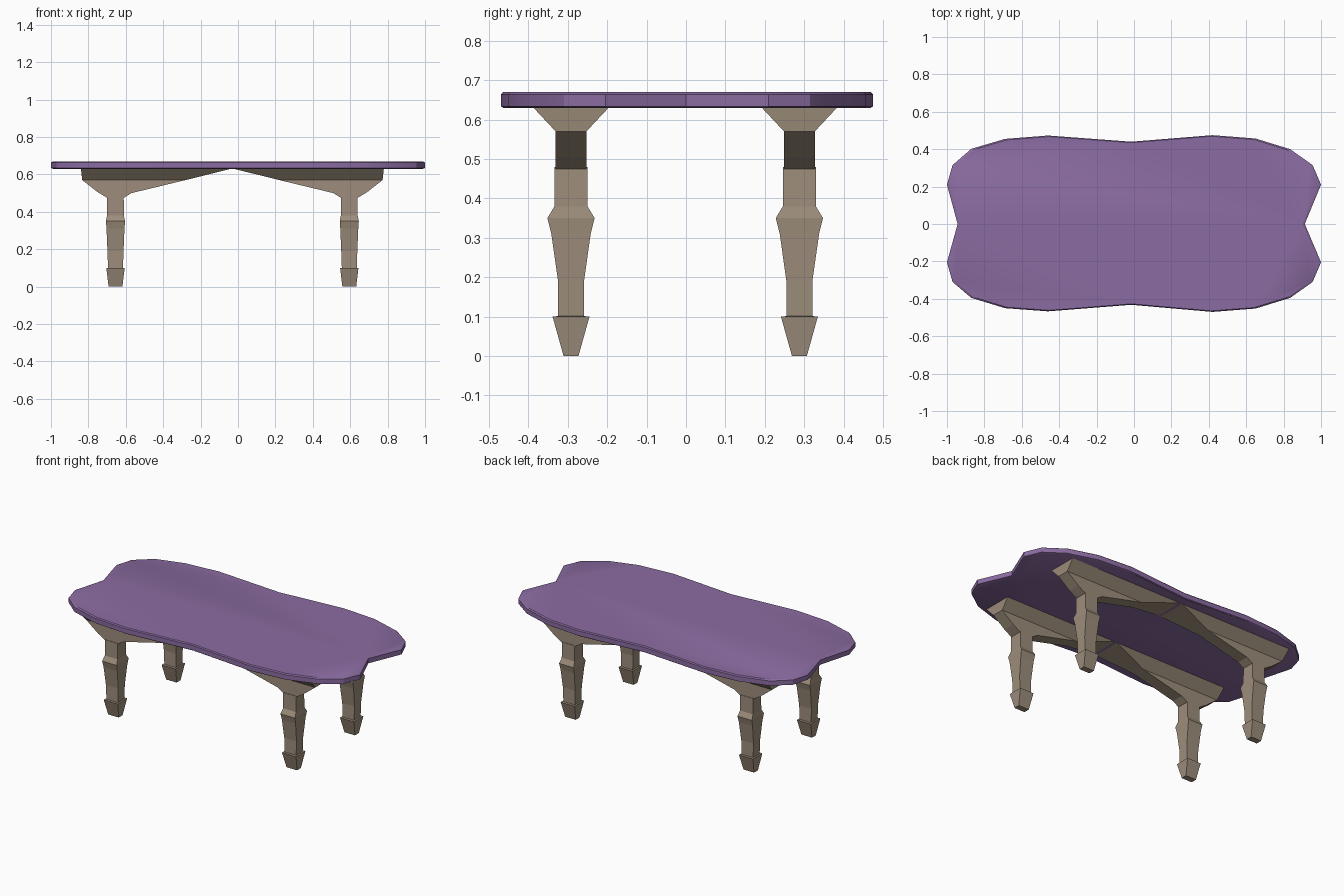
import bpy, bmesh

if "Cube" in bpy.data.objects:
    bpy.data.objects.remove(bpy.data.objects["Cube"])

CX, CY = -0.03, -0.002   # centre of the leg frame


def material(name, color):
    m = bpy.data.materials.new(name)
    m.diffuse_color = (*color, 1)
    m.use_nodes = True
    m.node_tree.nodes["Principled BSDF"].inputs["Base Color"].default_value = m.diffuse_color
    return m


def finish(bm, name, mat):
    bmesh.ops.recalc_face_normals(bm, faces=bm.faces)
    me = bpy.data.meshes.new(name)
    bm.to_mesh(me)
    bm.free()
    me.materials.append(mat)
    ob = bpy.data.objects.new(name, me)
    bpy.context.collection.objects.link(ob)
    return ob


def loft(bm, rings):
    """Skin a closed solid through rings of equal point count."""
    rows = [[bm.verts.new(p) for p in r] for r in rings]
    n = len(rows[0])
    for a, b in zip(rows, rows[1:]):
        for i in range(n):
            j = (i + 1) % n
            bm.faces.new((a[i], a[j], b[j], b[i]))
    bm.faces.new(rows[0][::-1])
    bm.faces.new(rows[-1])


def rect(x0, x1, y, h, z):
    return [(x0, y - h, z), (x1, y - h, z), (x1, y + h, z), (x0, y + h, z)]


purple = material("purple_top", (0.26, 0.15, 0.36))
wood = material("brown_wood", (0.34, 0.27, 0.20))

# Table top: wavy outline with a slightly eased rim
outline = [(1, .21), (.955, .315), (.835, .40), (.65, .457), (.42, .475),
           (-.015, .44), (-.46, .473), (-.69, .455), (-.87, .402),
           (-.97, .315), (-1, .21), (-.943, 0), (-1, -.205), (-.97, -.31),
           (-.87, -.395), (-.69, -.45), (-.46, -.467), (-.015, -.432),
           (.42, -.47), (.65, -.452), (.835, -.395), (.955, -.31),
           (1, -.205), (.913, 0)]
bm = bmesh.new()
loft(bm, [[(x * s, y * s, z) for x, y in outline]
          for s, z in ((.988, .63), (1, .634), (1, .664), (.988, .67))])
top = finish(bm, "table_top", purple)
bpy.context.view_layer.objects.active = top
top.select_set(True)
bpy.ops.object.shade_smooth_by_angle(angle=0.5)

# Legs: (z, half width in x, half width in y)
leg_profile = [(0, .037, .019), (.10, .049, .047), (.101, .040, .033),
               (.19, .043, .033), (.31, .048, .050), (.35, .051, .060),
               (.38, .045, .042), (.48, .044, .042)]
# Bracket side profile, x measured from the frame centre outward
bracket = [(.803, .57), (.72, .505), (.67, .475), (.58, .475),
           (.54, .50), (.25, .57)]

for sx, side in ((-1, "left"), (1, "right")):
    for sy, end in ((-1, "front"), (1, "back")):
        y = CY + sy * .29
        x = CX + sx * .625
        # Turned square leg
        bm = bmesh.new()
        loft(bm, [rect(x - hx, x + hx, y, hy, z) for z, hx, hy in leg_profile])
        finish(bm, f"{end}_{side}_leg", wood)
        # Bracket: flat web below, flared rail up to the top
        bm = bmesh.new()
        loft(bm, [[(CX + sx * px, y + h, pz) for px, pz in bracket]
                  for h in (-.039, .039)])
        loft(bm, [rect(CX + sx * .25, CX + sx * .803, y, .039, .57),
                  rect(CX, CX + sx * .81, y, .097, .632)])
        finish(bm, f"{end}_{side}_bracket", wood)
